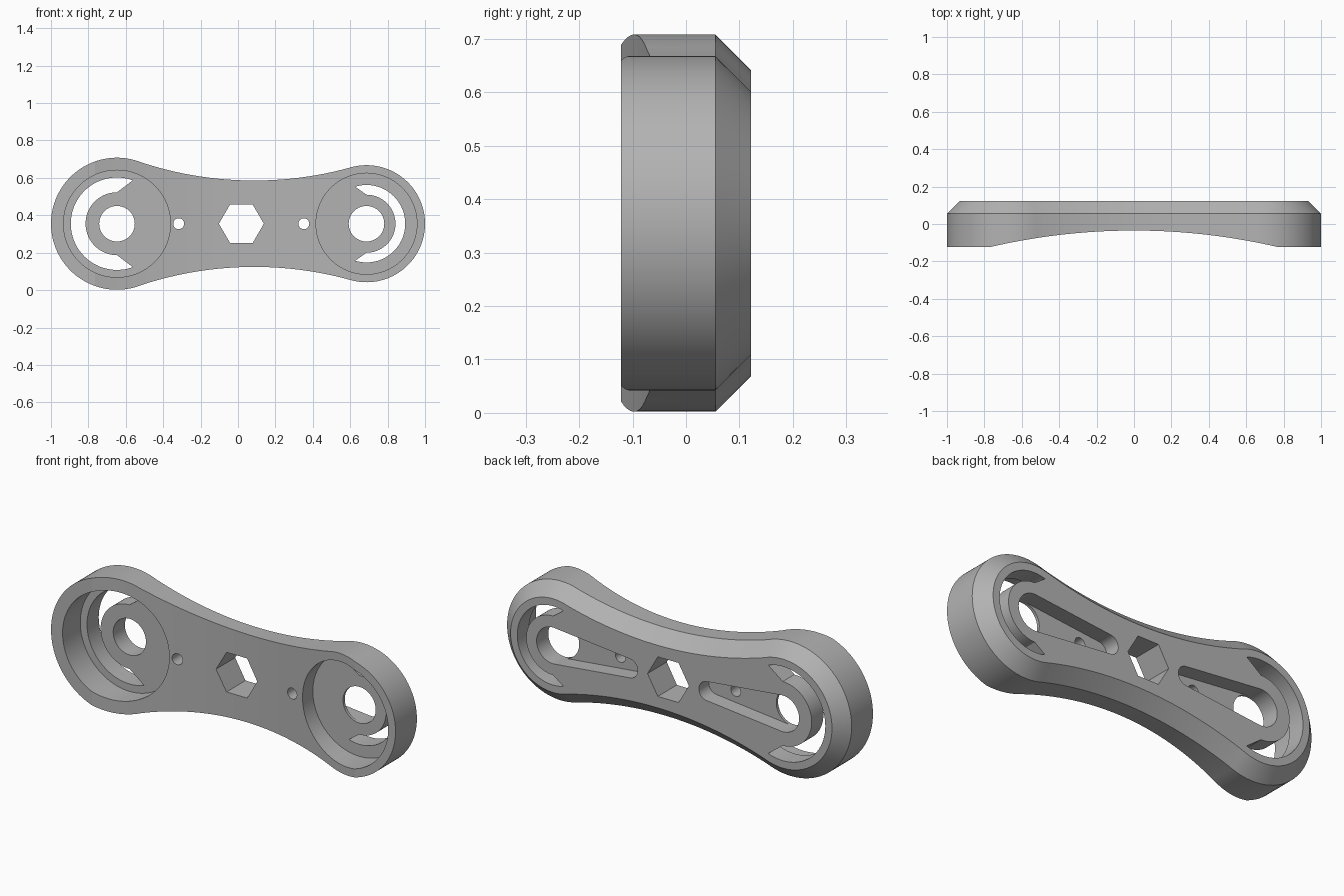
import bpy, bmesh, math

cube = bpy.data.objects.get("Cube")
if cube:
    bpy.data.objects.remove(cube, do_unlink=True)

ZC = 0.355                 # height of the long axis
FRONT, EDGE, BACK = -0.122, 0.055, 0.122
CHAMFER = 0.067
FLOOR = 0.025              # floor of the round front pockets
BIG, SMALL = (-0.647, 0.353), (0.687, 0.313)   # end centre x, radius
WAIST_X, WAIST_R, WAIST_HALF = 0.087, 1.93, 0.231

grey = bpy.data.materials.new("Grey")
grey.use_nodes = True
grey.diffuse_color = (0.45, 0.45, 0.45, 1)
grey.node_tree.nodes["Principled BSDF"].inputs["Base Color"].default_value = (0.45, 0.45, 0.45, 1)


def arc(cx, cy, r, a0, a1, n):
    """Points along an arc, angles in radians."""
    return [(cx + r * math.cos(a0 + (a1 - a0) * i / n),
             cy + r * math.sin(a0 + (a1 - a0) * i / n)) for i in range(n + 1)]


def circle(cx, r, n=96):
    return arc(cx, ZC, r, 0, math.tau, n)[:-1]


def loft(name, rings):
    """Solid through matching closed rings of 3D points, capped at both ends."""
    bm = bmesh.new()
    loops = [[bm.verts.new(p) for p in ring] for ring in rings]
    n = len(loops[0])
    for a, b in zip(loops, loops[1:]):
        for i in range(n):
            j = (i + 1) % n
            bm.faces.new((a[i], a[j], b[j], b[i]))
    bm.faces.new(loops[0])
    bm.faces.new(loops[-1])
    bmesh.ops.recalc_face_normals(bm, faces=bm.faces)
    mesh = bpy.data.meshes.new(name)
    bm.to_mesh(mesh)
    bm.free()
    mesh.materials.append(grey)
    ob = bpy.data.objects.new(name, mesh)
    bpy.context.collection.objects.link(ob)
    return ob


def prism(name, pts, y0, y1):
    """Extrude an xz profile along y."""
    return loft(name, [[(x, y, z) for x, z in pts] for y in (y0, y1)])


def outline(inset):
    """Two round ends joined by tangent concave arcs, inset by a distance."""
    (xl, rl), (xr, rr) = BIG, SMALL
    h = WAIST_R + WAIST_HALF
    al = math.atan2(h, WAIST_X - xl)         # tangent directions at each end
    ar = math.atan2(h, WAIST_X - xr)
    rw = WAIST_R + inset
    pts = arc(xr, ZC, rr - inset, -ar, ar, 64)
    pts += arc(WAIST_X, ZC + h, rw, ar - math.pi, al - math.pi, 48)[1:-1]
    pts += arc(xl, ZC, rl - inset, al, math.tau - al, 64)
    pts += arc(WAIST_X, ZC - h, rw, math.pi - al, math.pi - ar, 48)[1:-1]
    return pts


# Main plate with a chamfered back edge
plate = loft("handle_plate", [[(x, y, z) for x, z in outline(d)]
                              for y, d in ((FRONT, 0), (EDGE, 0), (BACK, CHAMFER))])

cutters = []

# Shallow curved scoop across the front
R = 3.395
half = math.asin(0.9 / R)
scoop = arc(0, -0.035 - R, R, math.pi / 2 - half, math.pi / 2 + half, 48)
cutters.append(loft("scoop_cutter", [[(x, y, z) for x, y in scoop] for z in (-0.2, 0.9)]))

# Each end: pocket, C-shaped slot, hub hole, tapered back recess, pin hole
ends = [  # x, side, pocket r, slot outer r, slot inner r, recess tip x, pin x, lip angle
    (BIG[0], -1, 0.286, 0.247, 0.168, -0.21, -0.317, 20),
    (SMALL[0], 1, 0.270, 0.207, 0.155, 0.245, 0.352, 17),
]
for cx, side, pocket, outer, inner, tip, pin, lip in ends:
    cutters.append(prism("pocket_cutter", circle(cx, pocket), -0.3, FLOOR))

    a = math.pi / 2 + math.radians(lip)
    slot = arc(0, ZC, outer, -a, a, 64) + arc(0, ZC, inner, math.pi / 2, -math.pi / 2, 48)
    cutters.append(prism("slot_cutter", [(cx + side * x, z) for x, z in slot], -0.03, 0.3))

    cutters.append(prism("hub_cutter", circle(cx, 0.095), -0.3, 0.3))

    hub_r, tip_r = 0.095, 0.05
    t = math.acos((hub_r - tip_r) / abs(tip - cx))
    taper = arc(0, ZC, hub_r, t, math.tau - t, 48)
    taper += arc(abs(tip - cx), ZC, tip_r, -t, t, 32)
    cutters.append(prism("recess_cutter", [(cx - side * x, z) for x, z in taper], 0.04, 0.3))

    cutters.append(prism("pin_cutter", circle(pin, 0.029, 48), -0.3, 0.3))

# Hexagonal hole in the middle
cutters.append(prism("hex_cutter", circle(0.018, 0.12, 6), -0.3, 0.3))

# Cut everything out and discard the cutters
bpy.ops.object.select_all(action='DESELECT')
bpy.context.view_layer.objects.active = plate
plate.select_set(True)
for cutter in cutters:
    cutter.hide_render = True
    mod = plate.modifiers.new("Cut", 'BOOLEAN')
    mod.operation = 'DIFFERENCE'
    mod.solver = 'EXACT'
    mod.object = cutter
    bpy.ops.object.modifier_apply(modifier=mod.name)
    bpy.data.objects.remove(cutter, do_unlink=True)

bpy.ops.object.shade_smooth_by_angle(angle=math.radians(10))
